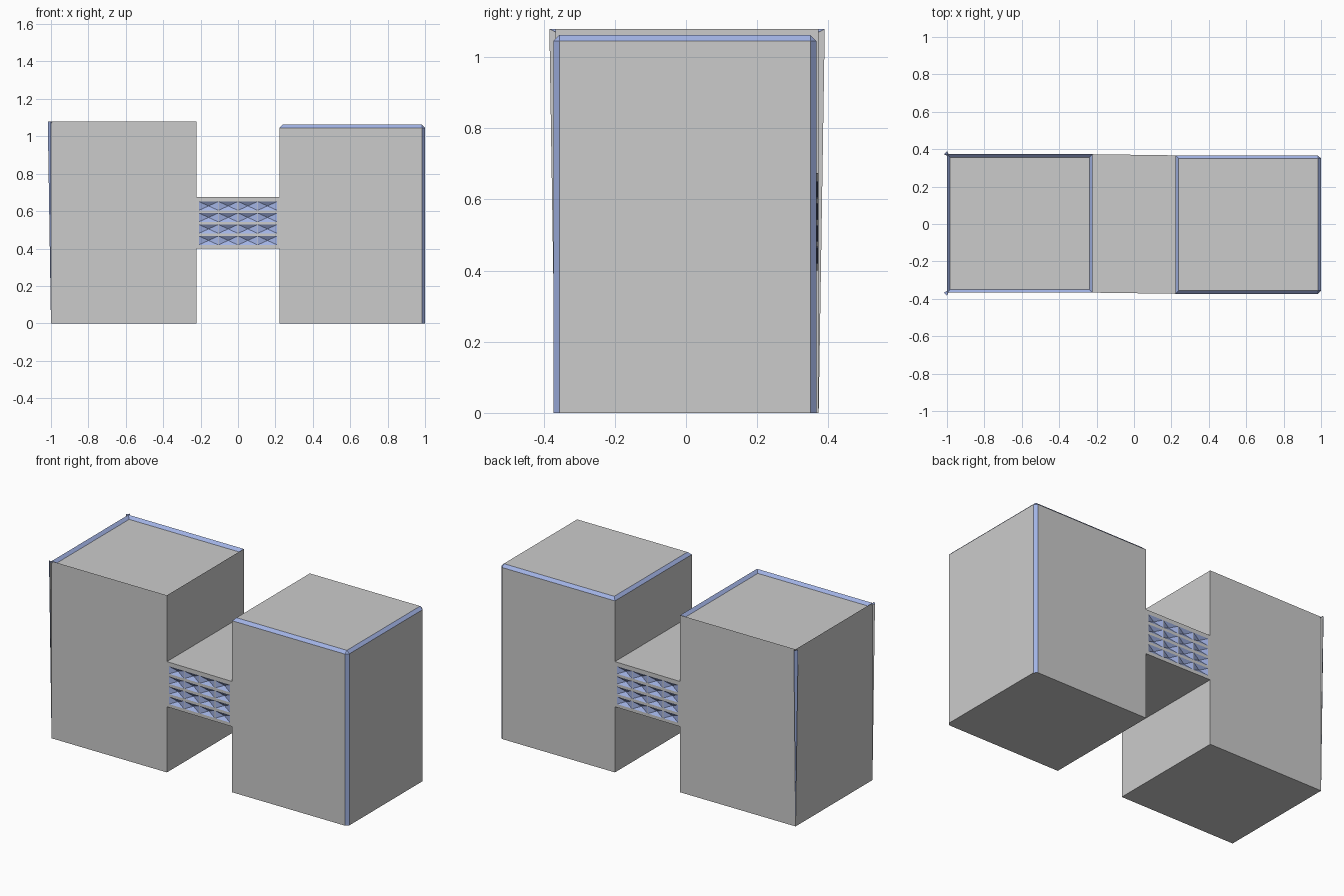
import bpy, bmesh

if "Cube" in bpy.data.objects:
    bpy.data.objects.remove(bpy.data.objects["Cube"])

IN, OUT, TOP = 0.222, 1.0, 1.062      # block inner side, outer side, height
Y_LO, Y_HI = -0.373, 0.367            # right block depth range; left one is the rotated twin
Z0, Z1 = 0.40, 0.675                  # bridge height range

edge_mat = bpy.data.materials.new("blue_trim")
edge_mat.diffuse_color = (0.36, 0.45, 0.78, 1)
edge_mat.use_nodes = True
edge_mat.node_tree.nodes["Principled BSDF"].inputs["Base Color"].default_value = edge_mat.diffuse_color
grey_mat = bpy.data.materials.new("grey_body")
grey_mat.diffuse_color = (0.8, 0.8, 0.8, 1)
grey_mat.use_nodes = True
grey_mat.node_tree.nodes["Principled BSDF"].inputs["Base Color"].default_value = grey_mat.diffuse_color


def finish(bm, name):
    bmesh.ops.remove_doubles(bm, verts=bm.verts, dist=1e-5)
    bmesh.ops.recalc_face_normals(bm, faces=bm.faces)
    me = bpy.data.meshes.new(name)
    bm.to_mesh(me)
    bm.free()
    me.materials.append(grey_mat)
    me.materials.append(edge_mat)
    ob = bpy.data.objects.new(name, me)
    bpy.context.collection.objects.link(ob)
    return ob


# Large blocks with chamfered top and outer vertical edges
def block(name, s):
    bm = bmesh.new()
    bmesh.ops.create_cube(bm, size=1)
    for v in bm.verts:
        x = OUT if v.co.x > 0 else IN
        y = Y_HI if v.co.y > 0 else Y_LO
        v.co = (s * x, s * y, TOP if v.co.z > 0 else 0)
    edges = [e for e in bm.edges
             if all(v.co.z > TOP - 0.01 for v in e.verts)
             or all(abs(v.co.x) > OUT - 0.01 for v in e.verts)
             and abs(e.verts[0].co.z - e.verts[1].co.z) > 0.1]
    bmesh.ops.bevel(bm, geom=edges, offset=0.017, offset_type='OFFSET',
                    segments=1, profile=0.5, affect='EDGES', material=1)
    finish(bm, name)


block("right_block", 1)
block("left_block", -1)


# Cut lines alternating frame bar / cell
def cuts(lo, hi, first, n, pitch, size):
    out = [lo]
    for i in range(n):
        out += [first + i * pitch, first + i * pitch + size]
    return out + [hi]


# Bridge whose front and back carry a grid of sunken pyramid cells
XS = cuts(-IN, IN, -0.208, 4, 0.105, 0.101)
ZS = cuts(Z0, Z1, 0.420, 4, 0.0615, 0.046)
DEPTH = 0.016


def face_y(x, side):
    t = (x + IN) / (2 * IN)
    left, right = (-Y_LO, Y_HI) if side > 0 else (-Y_HI, Y_LO)
    return left + (right - left) * t


bm = bmesh.new()
for side in (-1, 1):
    grid = [[bm.verts.new((x, face_y(x, side), z)) for z in ZS] for x in XS]
    pits = []
    for i in range(len(XS) - 1):
        for j in range(len(ZS) - 1):
            f = bm.faces.new((grid[i][j], grid[i + 1][j],
                              grid[i + 1][j + 1], grid[i][j + 1]))
            if i % 2 and j % 2:
                pits.append(f)
    res = bmesh.ops.poke(bm, faces=pits)
    for v in res["verts"]:
        v.co.y -= side * DEPTH
    for f in res["faces"]:
        f.material_index = 1

# Bridge top and underside
for z in (Z0, Z1):
    front = [bm.verts.new((x, face_y(x, -1), z)) for x in XS]
    back = [bm.verts.new((x, face_y(x, 1), z)) for x in XS]
    bm.faces.new(front + back[::-1])
finish(bm, "bridge")
